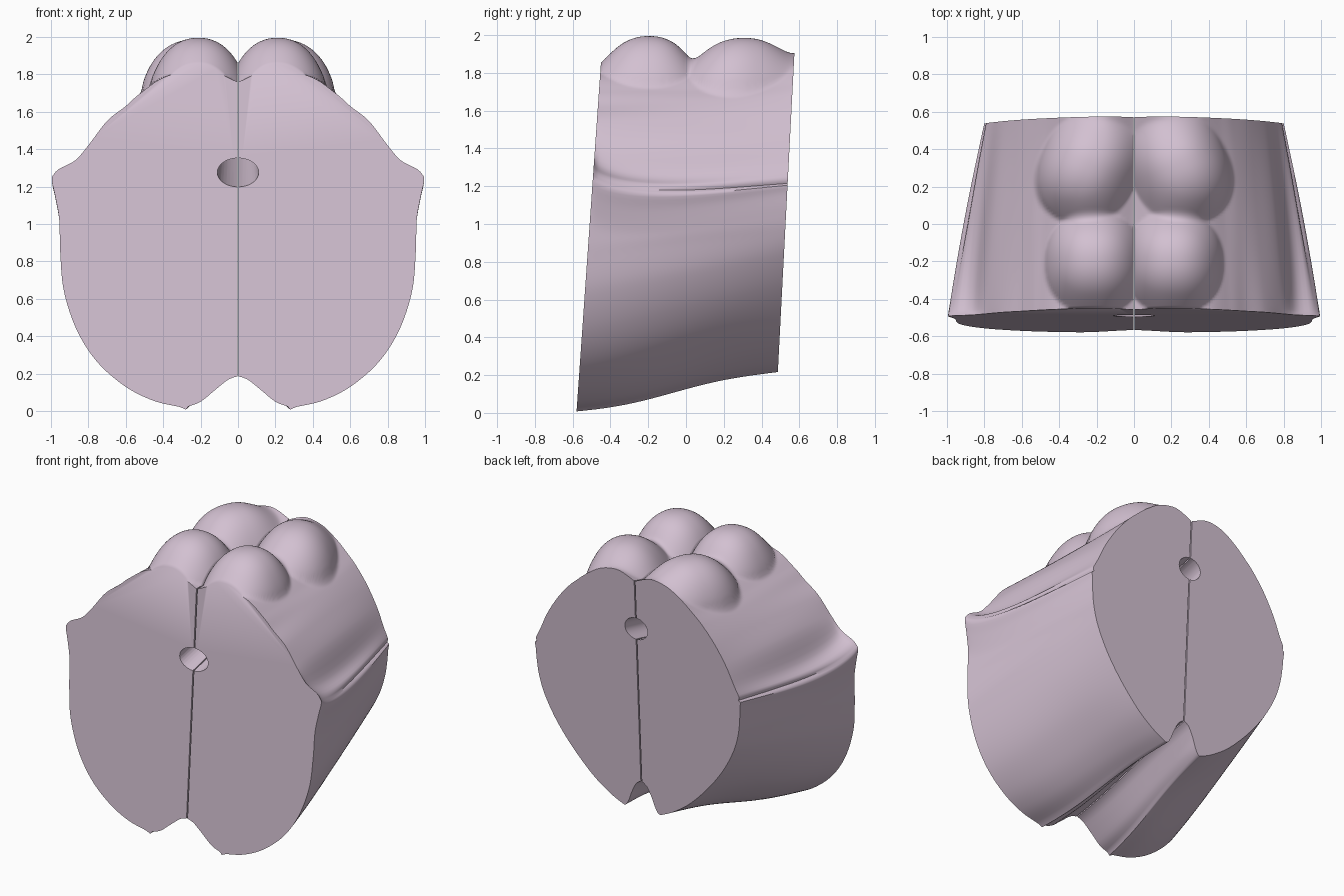
import bpy, bmesh, math
from mathutils import Vector

if "Cube" in bpy.data.objects:
    bpy.data.objects.remove(bpy.data.objects["Cube"])

GAP = 0.004
ROWS = 72

# Half cross-sections (x, z): bottom groove, lip, belly, side ledge, roof to midline
FRONT = [(GAP, .185), (.05, .17), (.12, .115), (.20, .05), (.265, .025), (.28, .008), (.31, .022),
         (.45, .055), (.60, .13), (.75, .26), (.86, .43), (.93, .64), (.95, .85), (.955, 1.02),
         (.975, 1.14), (.995, 1.235), (.985, 1.265), (.955, 1.295), (.87, 1.34), (.80, 1.42), (.70, 1.55),
         (.60, 1.63), (.52, 1.70), (.38, 1.79), (.17, 1.82), (GAP, 1.76)]
BACK = [(GAP, .42), (.04, .395), (.075, .33), (.10, .265), (.12, .228), (.135, .218), (.155, .222),
        (.25, .27), (.38, .365), (.53, .52), (.65, .68), (.735, .84), (.775, .97), (.79, 1.08),
        (.795, 1.165), (.80, 1.205), (.785, 1.215), (.79, 1.24), (.755, 1.31), (.70, 1.43), (.62, 1.56),
        (.54, 1.66), (.47, 1.73), (.33, 1.84), (.15, 1.905), (GAP, 1.86)]
# Rounded roof bumps: centre x, y, z, radius across, radius along, height, twist
BUMPS = [(.212, -.20, 1.70, .258, .280, .295, 0.0),
         (.240, .305, 1.70, .258, .315, .285, 0.40)]


def catmull(a, b, c, d, s):
    return .5 * (2 * b + (c - a) * s + (2 * a - 5 * b + 4 * c - d) * s * s
                 + (3 * b - a - 3 * c + d) * s ** 3)


def key_points(t):
    """Blend front and back sections; the roof rises late, the ledge dips, the underside bows."""
    pts = []
    for i, (f, b) in enumerate(zip(FRONT, BACK)):
        w = t ** 3 if i >= 22 else t
        x = (1 - t) * f[0] + t * b[0]
        z = (1 - w) * f[1] + w * b[1]
        if 13 <= i <= 18:
            z -= .068 * math.sin(math.pi * t ** .6)
        if 9 <= i <= 19:
            x += .01 * math.sin(math.pi * t)
        if i == 16:
            x -= .012 * math.sin(math.pi * t)
        z -= .017 * math.sin(math.tau * t) * max(0, 1 - z / .6)
        pts.append(Vector((x, z)))
    return pts


def smooth_section(t):
    pts, out = key_points(t), []
    for i in range(len(pts) - 1):
        a, d = pts[max(i - 1, 0)], pts[min(i + 2, len(pts) - 1)]
        span = (Vector(FRONT[i + 1]) - Vector(FRONT[i])).length
        steps = max(2, math.ceil(span / (.012 if i >= 20 else .03)))
        out += [catmull(a, pts[i], pts[i + 1], d, k / steps) for k in range(steps)]
    return out + [pts[-1]]


def plane_y(t, z):
    return (1 - t) * (-.58 + .07 * z) + t * (.475 + .052 * z)


def smooth_max(a, b, k):
    h = max(k - abs(a - b), 0) / k
    return max(a, b) + h * h * k / 4


def raise_roof(x, y, z):
    for cx, cy, cz, rx, ry, rz, twist in BUMPS:
        dx, dy = x - cx, y - cy
        u = dx * math.cos(twist) + dy * math.sin(twist)
        v = -dx * math.sin(twist) + dy * math.cos(twist)
        q = abs(u / rx) ** 2.2 + abs(v / ry) ** 2.2
        top = cz + rz * (1 - q) ** .6 if q < 1 else cz - .6 * (q - 1)
        z = smooth_max(z, top, .11)
    return z


# Half body: loft of sections between the two slanted cut planes
bm = bmesh.new()
rings = []
for r in range(ROWS + 1):
    t = r / ROWS
    ring = []
    for p in smooth_section(t):
        x, z = max(p.x, GAP), p.y
        if z > 1.45:
            z = raise_roof(x, plane_y(t, z + .1), z)
        ring.append(bm.verts.new((x, plane_y(t, z), z)))
    rings.append(ring)
n = len(rings[0])
for a, b in zip(rings, rings[1:]):
    for i in range(n):
        j = (i + 1) % n
        bm.faces.new((a[i], a[j], b[j], b[i]))
bm.faces.new(rings[0])
bm.faces.new(rings[-1])
bmesh.ops.recalc_face_normals(bm, faces=bm.faces)
mesh = bpy.data.meshes.new("body_halves")
bm.to_mesh(mesh)
bm.free()
body = bpy.data.objects.new("body_halves", mesh)
bpy.context.collection.objects.link(body)
mauve = bpy.data.materials.new("mauve")
mauve.diffuse_color = (.65, .53, .64, 1)
mauve.use_nodes = True
mauve.node_tree.nodes["Principled BSDF"].inputs["Base Color"].default_value = mauve.diffuse_color
mesh.materials.append(mauve)

# Canal cutter: flattened tapered tube rising towards the back
bm = bmesh.new()
loops = []
for y, z, rx, rz in ((-.60, 1.25, .113, .076), (.70, 1.55, .085, .075)):
    loops.append([bm.verts.new((rx * math.cos(k * math.tau / 32), y,
                                z + rz * math.sin(k * math.tau / 32))) for k in range(32)])
for k in range(32):
    j = (k + 1) % 32
    bm.faces.new((loops[0][k], loops[0][j], loops[1][j], loops[1][k]))
for loop in loops:
    bm.faces.new(loop)
bmesh.ops.recalc_face_normals(bm, faces=bm.faces)
cut_mesh = bpy.data.meshes.new("canal_cutter")
bm.to_mesh(cut_mesh)
bm.free()
cut_mesh.materials.append(mauve)
cutter = bpy.data.objects.new("canal_cutter", cut_mesh)
bpy.context.collection.objects.link(cutter)
cutter.hide_render = True

# Cut the canal, then mirror to the other half
bpy.context.view_layer.objects.active = body
body.select_set(True)
cut = body.modifiers.new("canal", 'BOOLEAN')
cut.operation = 'DIFFERENCE'
cut.solver = 'EXACT'
cut.object = cutter
bpy.ops.object.modifier_apply(modifier="canal")
bpy.data.objects.remove(cutter)
mirror = body.modifiers.new("mirror", 'MIRROR')
mirror.use_mirror_merge = False
bpy.ops.object.modifier_apply(modifier="mirror")
bpy.ops.object.shade_smooth_by_angle(angle=math.radians(50))
